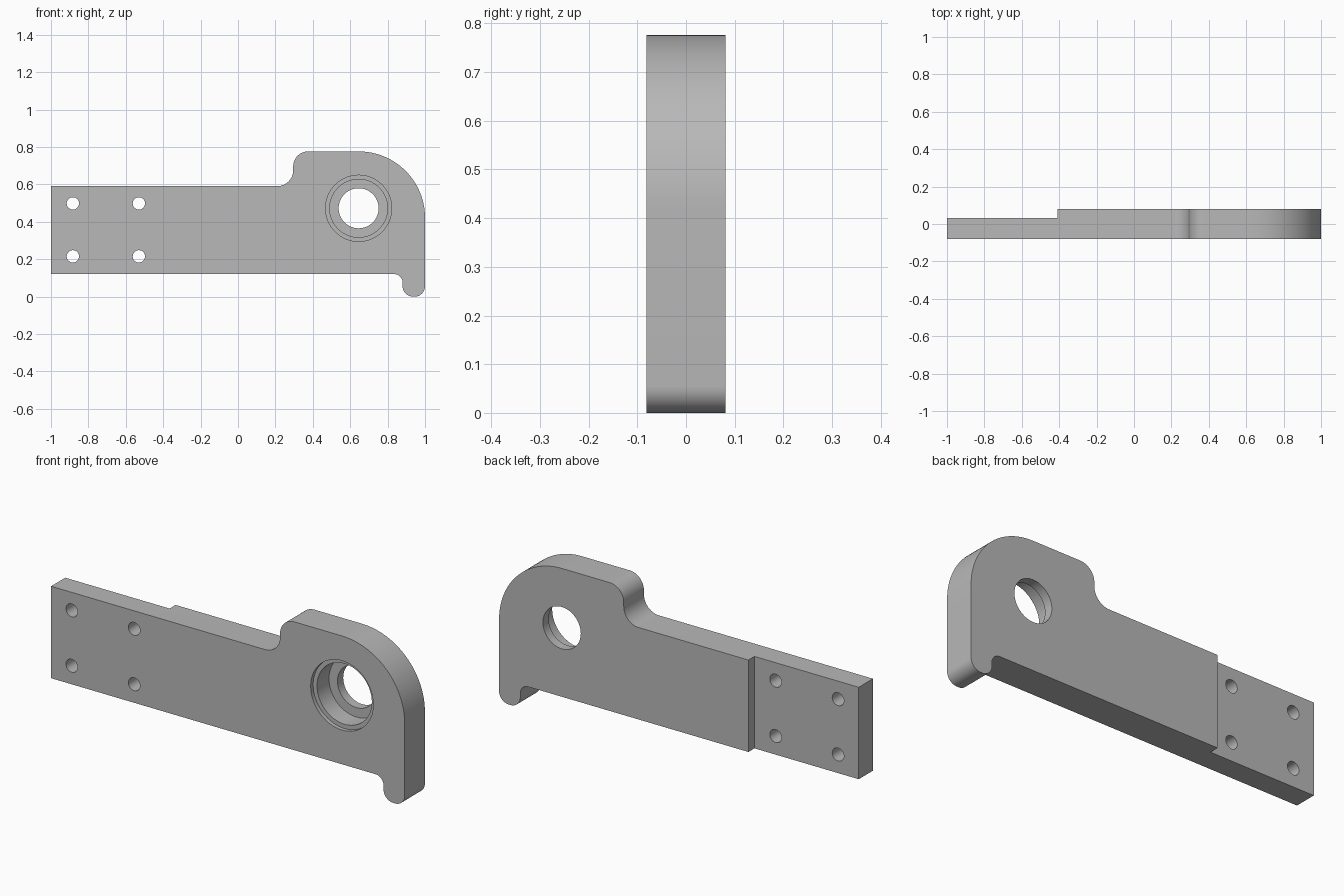
import bpy, bmesh, math
from mathutils import Vector, Matrix

cube = bpy.data.objects.get("Cube")
if cube:
    bpy.data.objects.remove(cube, do_unlink=True)

HALF = 0.0815            # half the plate thickness

steel = bpy.data.materials.new("plain grey")
steel.use_nodes = True
GREY = (0.48, 0.48, 0.48, 1)
steel.diffuse_color = GREY
steel.node_tree.nodes["Principled BSDF"].inputs["Base Color"].default_value = GREY


def make_object(name, bm):
    bmesh.ops.recalc_face_normals(bm, faces=bm.faces)
    mesh = bpy.data.meshes.new(name)
    bm.to_mesh(mesh)
    bm.free()
    mesh.materials.append(steel)
    obj = bpy.data.objects.new(name, mesh)
    bpy.context.collection.objects.link(obj)
    return obj


def rounded_outline(corners):
    """Replace each square corner (x, z, radius) by a quarter arc."""
    points = []
    for i, (x, z, r) in enumerate(corners):
        p = Vector((x, 0, z))
        if r == 0:
            points.append(p)
            continue
        before, after = corners[i - 1], corners[(i + 1) % len(corners)]
        a = (Vector((before[0], 0, before[1])) - p).normalized()
        b = (Vector((after[0], 0, after[1])) - p).normalized()
        centre = p + r * (a + b)
        steps = 32 if r > 0.2 else 12
        for k in range(steps + 1):
            t = math.pi / 2 * k / steps
            points.append(centre - r * (b * math.cos(t) + a * math.sin(t)))
    return points


def cut(body, bm):
    """Subtract a solid from the body, then discard the cutter."""
    cutter = make_object("cutter", bm)
    cutter.hide_render = True
    mod = body.modifiers.new("cut", "BOOLEAN")
    mod.operation = "DIFFERENCE"
    mod.solver = "EXACT"
    mod.object = cutter
    bpy.context.view_layer.objects.active = body
    bpy.ops.object.modifier_apply(modifier=mod.name)
    bpy.data.objects.remove(cutter, do_unlink=True)


def drill(body, x, z, radius, y_end, sides):
    """Round hole from ahead of the front face back to y_end."""
    y_start = -0.2
    place = Matrix.Translation((x, (y_start + y_end) / 2, z)) @ Matrix.Rotation(math.pi / 2, 4, "X")
    bm = bmesh.new()
    bmesh.ops.create_cone(bm, cap_ends=True, segments=sides, radius1=radius,
                          radius2=radius, depth=y_end - y_start, matrix=place)
    cut(body, bm)


# Plate: arm, raised rounded head and small foot in one outline
corners = [(-1, 0.12, 0), (0.88, 0.12, 0.045), (0.88, 0, 0.055), (1, 0, 0.055),
           (1, 0.776, 0.355), (0.295, 0.776, 0.08), (0.295, 0.59, 0.085), (-1, 0.59, 0)]
bm = bmesh.new()
face = bm.faces.new([bm.verts.new(p + Vector((0, -HALF, 0))) for p in rounded_outline(corners)])
extruded = bmesh.ops.extrude_face_region(bm, geom=[face])
bmesh.ops.translate(bm, vec=(0, 2 * HALF, 0),
                    verts=[v for v in extruded["geom"] if isinstance(v, bmesh.types.BMVert)])
plate = make_object("bracket_plate", bm)

# Thinner mounting end, relieved at the back
bm = bmesh.new()
bmesh.ops.create_cube(bm, size=1, matrix=Matrix.Translation((-0.91, 0.533, 0.4)) @ Matrix.Diagonal((1, 1, 2, 1)))
cut(plate, bm)

# Stepped bearing seat with a through hole
for radius, y_end in ((0.107, 0.2), (0.155, 0.035), (0.177, -HALF + 0.02)):
    drill(plate, 0.645, 0.472, radius, y_end, 64)

# Four mounting holes
for x in (-0.883, -0.53):
    for z in (0.215, 0.498):
        drill(plate, x, z, 0.033, 0.2, 32)

bpy.ops.object.select_all(action="DESELECT")
plate.select_set(True)
bpy.context.view_layer.objects.active = plate
bpy.ops.object.shade_smooth_by_angle(angle=math.radians(30))
